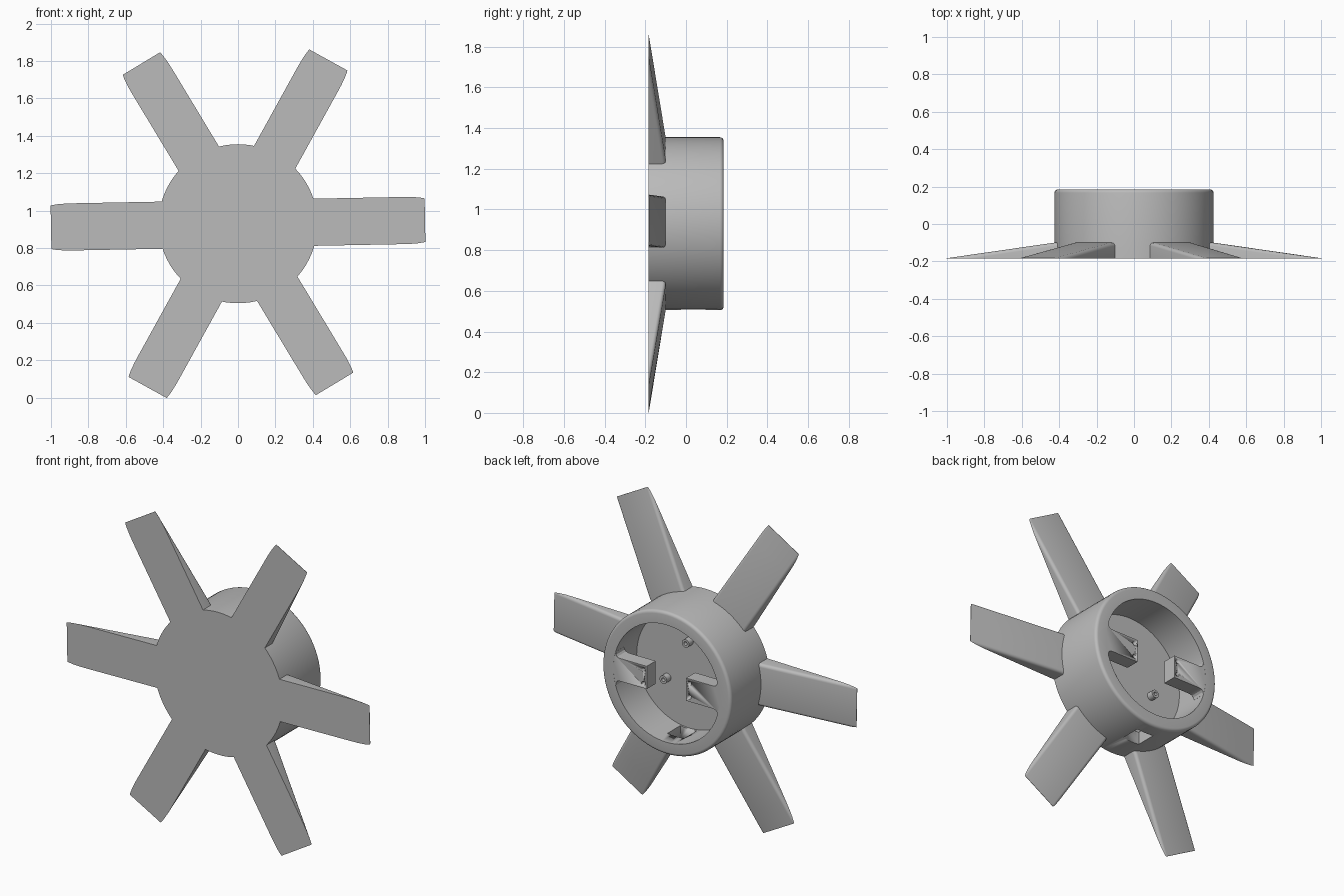
import bpy, bmesh, math
from mathutils import Matrix, Vector

cube = bpy.data.objects.get("Cube")
if cube:
    bpy.data.objects.remove(cube, do_unlink=True)

CZ = 0.93                      # height of the rotor axis
FRONT, BACK = -0.185, 0.185    # ends of the hub along y
FLOOR = -0.035                 # floor of the hub cavity
HUB_R, BORE_R = 0.425, 0.35

grey = bpy.data.materials.new("plain grey")
grey.use_nodes = True
colour = (0.5, 0.5, 0.5, 1)
grey.diffuse_color = colour
grey.node_tree.nodes["Principled BSDF"].inputs["Base Color"].default_value = colour


def finish(name, bm, smooth=True):
    """Turn a bmesh into a named, shaded object on the rotor axis."""
    bmesh.ops.recalc_face_normals(bm, faces=bm.faces)
    mesh = bpy.data.meshes.new(name)
    bm.to_mesh(mesh)
    bm.free()
    mesh.materials.append(grey)
    obj = bpy.data.objects.new(name, mesh)
    obj.location.z = CZ
    bpy.context.collection.objects.link(obj)
    if smooth:
        bpy.ops.object.select_all(action='DESELECT')
        obj.select_set(True)
        bpy.context.view_layer.objects.active = obj
        bpy.ops.object.shade_smooth_by_angle(angle=math.radians(30))
    return obj


def lathe(name, profile, steps, x=0, z=0):
    """Revolve (radius, y) points about the y axis."""
    bm = bmesh.new()
    verts = [bm.verts.new((r, y, 0)) for r, y in profile]
    edges = [bm.edges.new(pair) for pair in zip(verts, verts[1:])]
    bmesh.ops.spin(bm, geom=verts + edges, cent=(0, 0, 0), axis=(0, 1, 0),
                   angle=math.tau, steps=steps, use_duplicate=False)
    bmesh.ops.remove_doubles(bm, verts=bm.verts, dist=1e-5)
    bmesh.ops.translate(bm, verts=bm.verts, vec=(x, 0, z))
    return finish(name, bm)


def prism(name, outline, y0, y1):
    """Extrude an (x, z) outline from y0 to y1."""
    bm = bmesh.new()
    face = bm.faces.new([bm.verts.new((x, y0, z)) for x, z in outline])
    out = bmesh.ops.extrude_face_region(bm, geom=[face])
    moved = [v for v in out["geom"] if isinstance(v, bmesh.types.BMVert)]
    bmesh.ops.translate(bm, verts=moved, vec=(0, y1 - y0, 0))
    return finish(name, bm)


def cut(target, cutter):
    """Subtract the cutter, then discard it."""
    cutter.hide_render = True
    mod = target.modifiers.new("cut", 'BOOLEAN')
    mod.operation, mod.solver, mod.object = 'DIFFERENCE', 'EXACT', cutter
    bpy.ops.object.select_all(action='DESELECT')
    target.select_set(True)
    bpy.context.view_layer.objects.active = target
    bpy.ops.object.modifier_apply(modifier=mod.name)
    bpy.data.objects.remove(cutter, do_unlink=True)


def blade(name, angle):
    """Tapering wedge with rounded long edges on its back."""
    half, radius, root_t, tip_t = 0.126, 0.018, 0.085, 0.002
    bm = bmesh.new()
    rings = []
    for x in (0.3, HUB_R, 0.87, 0.92, 0.96, 0.985, 1.0):
        t = root_t + (tip_t - root_t) * max(0, x - HUB_R) / (1 - HUB_R)
        side = [(half, 0)] if t > radius else []
        for i in range(5):
            depth = min(radius * (1 - math.cos(math.pi / 2 * (1 - i / 4))), t)
            inset = radius - math.sqrt(radius ** 2 - (radius - depth) ** 2)
            side.append((half - inset, t - depth))
        if not rings or t > radius:
            pass
        else:
            side.insert(0, (side[0][0], 0))
        ring = side + [(-w, d) for w, d in reversed(side)]
        rings.append([bm.verts.new((x, FRONT + d, w)) for w, d in ring])
    for a, b in zip(rings, rings[1:]):
        for i in range(len(a)):
            j = (i + 1) % len(a)
            bm.faces.new((a[i], a[j], b[j], b[i]))
    bm.faces.new(rings[0])
    bm.faces.new(rings[-1])
    bmesh.ops.remove_doubles(bm, verts=bm.verts, dist=1e-5)
    bmesh.ops.rotate(bm, verts=bm.verts, cent=(0, 0, 0),
                     matrix=Matrix.Rotation(-angle, 3, 'Y'))
    return finish(name, bm)


# Hub: a cup open to the back with a rounded outer rim
rim = 0.018
profile = [(0, FRONT), (HUB_R, FRONT)]
for i in range(5):
    a = math.pi / 2 * i / 4
    profile.append((HUB_R - rim + rim * math.cos(a), BACK - rim + rim * math.sin(a)))
profile += [(BORE_R, BACK), (BORE_R, FLOOR), (0, FLOOR)]
hub = lathe("hub", profile, 80)

# Rectangular opening through the bottom wall of the hub
w = 0.055
cut(hub, prism("opening_cutter", [(-w, -0.5), (w, -0.5), (w, -0.3), (-w, -0.3)],
               FLOOR + 0.01, 0.095))

# Six blades
for i in range(6):
    blade(f"blade_{i + 1}", math.radians(1.1 + 60 * i))

# Two mounting brackets reaching in from the rim, each with two screw holes
half_outline = [(0.13, 0.068), (0.31, 0.068), (0.325, 0.073), (0.333, 0.083),
                (0.335, 0.1), (0.37, 0.1)]
outline = half_outline + [(x, -z) for x, z in reversed(half_outline)]
for side, s in (("left", 1), ("right", -1)):
    bracket = prism(f"{side}_bracket", [(s * x, z) for x, z in outline],
                    BACK - 0.085, BACK - 0.0005)
    for z in (-0.04, 0.04):
        cut(bracket, lathe("screw_hole_cutter",
                           [(0, 0.05), (0.012, 0.05), (0.012, 0.25), (0, 0.25)],
                           16, s * 0.152, z))

# Three hollow studs on the cavity floor
for i in range(3):
    a = math.radians(90 + 120 * i)
    top = FLOOR + 0.04
    lathe(f"stud_{i + 1}",
          [(0.024, FLOOR - 0.005), (0.024, top), (0.011, top),
           (0.011, FLOOR + 0.002), (0, FLOOR + 0.002)],
          20, 0.17 * math.cos(a), 0.17 * math.sin(a))
